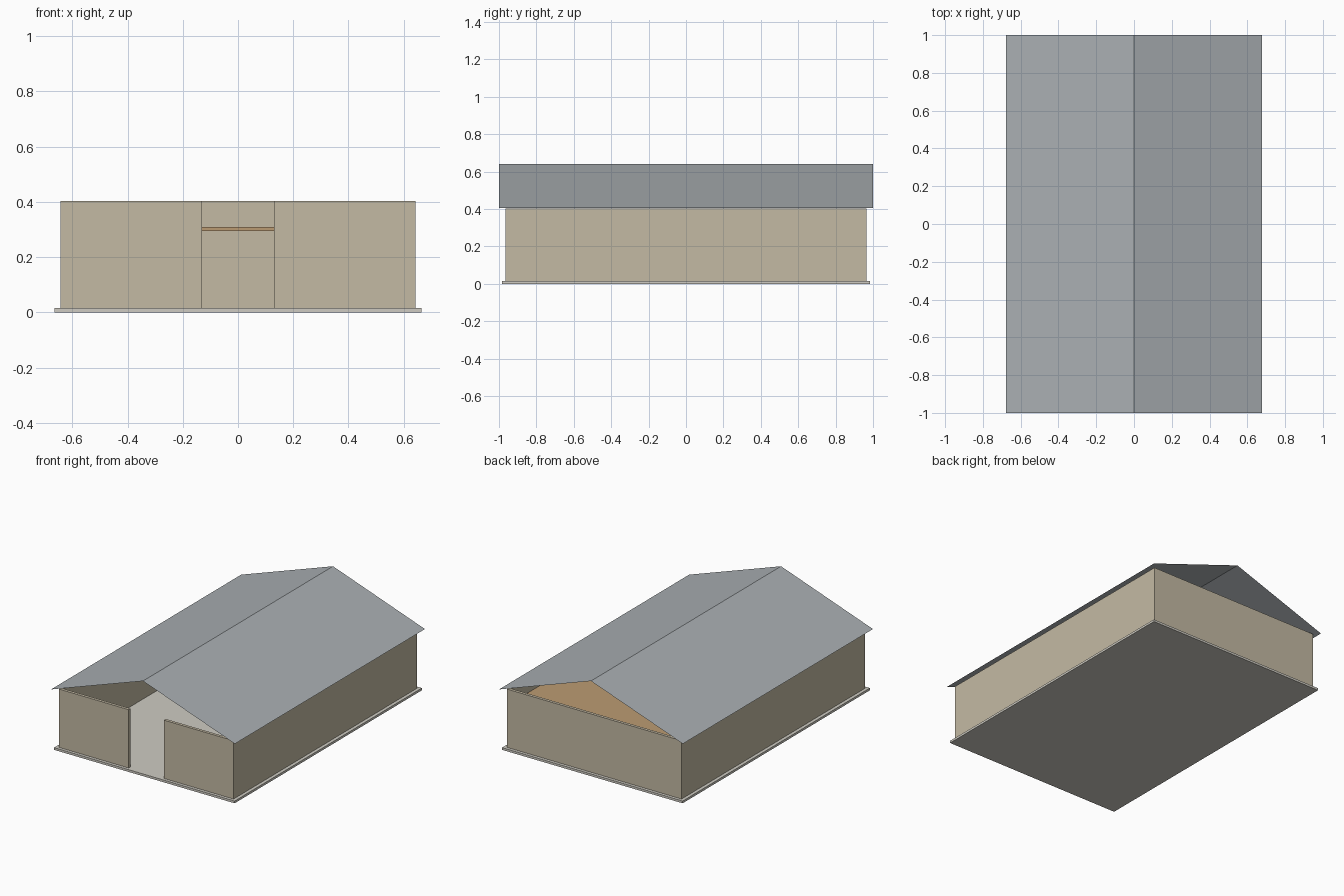
import bpy

if "Cube" in bpy.data.objects:
    bpy.data.objects.remove(bpy.data.objects["Cube"])


def material(name, rgb):
    m = bpy.data.materials.new(name)
    m.diffuse_color = (*rgb, 1)
    m.use_nodes = True
    m.node_tree.nodes["Principled BSDF"].inputs["Base Color"].default_value = m.diffuse_color
    return m


def mesh_object(name, verts, faces, mat):
    me = bpy.data.meshes.new(name)
    me.from_pydata(verts, [], faces)
    me.materials.append(mat)
    ob = bpy.data.objects.new(name, me)
    bpy.context.collection.objects.link(ob)
    return ob


def box(name, x0, x1, y0, y1, z0, z1, mat):
    verts = [(x, y, z) for z in (z0, z1) for y in (y0, y1) for x in (x0, x1)]
    faces = [(0, 2, 3, 1), (4, 5, 7, 6), (0, 1, 5, 4),
             (2, 6, 7, 3), (0, 4, 6, 2), (1, 3, 7, 5)]
    return mesh_object(name, verts, faces, mat)


concrete = material("concrete", (0.62, 0.60, 0.54))
plaster = material("plaster", (0.55, 0.49, 0.37))
wood = material("wood", (0.50, 0.33, 0.17))
metal = material("roof_metal", (0.40, 0.43, 0.45))

W, L, T = 0.643, 0.965, 0.02      # half width, half length, wall thickness
Z0, Z1 = 0.015, 0.403             # wall bottom and top
DOOR = 0.13                       # half width of the doorway

# Floor slab
box("floor_slab", -0.665, 0.665, -0.985, 0.985, 0, Z0, concrete)

# Side walls and the two front wall panels beside the doorway
for side, s in (("left", -1), ("right", 1)):
    a, b = sorted((s * W, s * (W - T)))
    box(side + "_wall", a, b, -L, L, Z0, Z1, plaster)
    a, b = sorted((s * DOOR, s * (W - T)))
    box(side + "_front_wall", a, b, -L, -L + T, Z0, Z1, plaster)

# Back wall
box("back_wall", -W + T, W - T, L - T, L, Z0, Z1, plaster)

# Loft floor over the rear half
box("loft_floor", -W + T, W - T, 0.0, L - T, 0.295, 0.31, wood)

# Thin open-ended gable roof
profile = [(-0.677, 0.405), (0, 0.642), (0.677, 0.405)]
mesh_object("roof", [(x, y, z) for x, z in profile for y in (-1, 1)],
            [(0, 2, 3, 1), (2, 4, 5, 3)], metal)
